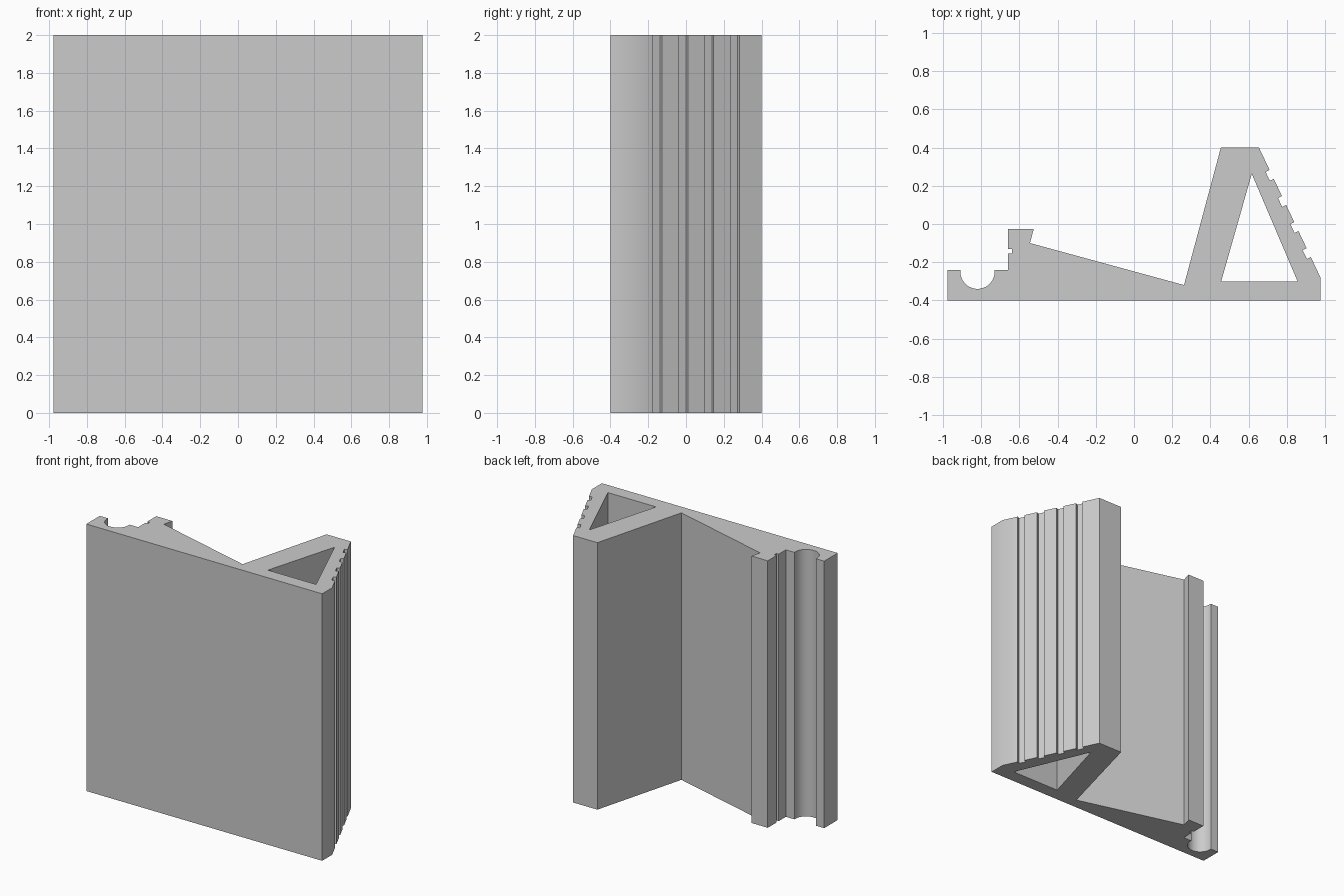
import bpy
import bmesh
from math import cos, sin, pi, radians
from mathutils import Vector

cube = bpy.data.objects.get("Cube")
if cube:
    bpy.data.objects.remove(cube, do_unlink=True)

HEIGHT = 2.0

grey = bpy.data.materials.new("light grey")
grey.use_nodes = True
colour = (0.6, 0.6, 0.6, 1)
grey.diffuse_color = colour
grey.node_tree.nodes["Principled BSDF"].inputs["Base Color"].default_value = colour


def ribbed_slope(top, bottom, starts, width, depth):
    """Slope from top to bottom with a square groove at each start height."""
    top, bottom = Vector(top), Vector(bottom)
    along = (bottom - top).normalized()
    inward = Vector((along.y, -along.x)) * depth
    points = [top]
    for y in starts:
        a = top + along * ((y - top.y) / along.y)
        b = a + along * width
        points += [a, a + inward, b + inward, b]
    return points + [bottom]


def round_channel(centre, radius, lip, steps=24):
    """Rounded channel from its right lip, through the bottom, to its left lip."""
    cx, cy = centre
    arc = [(cx + radius * cos(pi * i / steps), cy - radius * sin(pi * i / steps))
           for i in range(steps + 1)]
    return [(cx + radius, lip)] + arc + [(cx - radius, lip)]


# Outer outline: base plate, ribbed leg, sloped web, hooked lip, round channel
outline = [(-0.977, -0.4), (0.977, -0.4)]
outline += reversed(ribbed_slope((0.655, 0.4), (0.977, -0.28),
                                 [0.283 - 0.1365 * i for i in range(4)], 0.052, 0.023))
outline += [(0.455, 0.4), (0.262, -0.32), (-0.545, -0.1), (-0.525, -0.025),
            (-0.66, -0.025), (-0.66, -0.13), (-0.64, -0.13), (-0.64, -0.155),
            (-0.66, -0.155), (-0.66, -0.24)]
outline += round_channel((-0.82, -0.25), 0.09, -0.24)
outline += [(-0.977, -0.24)]

# Triangular hollow through the leg
hollow = [(0.457, -0.3), (0.857, -0.3), (0.617, 0.263)]

# Fill the section and extrude it upwards
bm = bmesh.new()
edges = []
for loop in (outline, hollow):
    verts = [bm.verts.new((p[0], p[1], 0)) for p in loop]
    edges += [bm.edges.new((v, verts[i - 1])) for i, v in enumerate(verts)]
bmesh.ops.triangle_fill(bm, use_beauty=True, use_dissolve=False, edges=edges)
result = bmesh.ops.extrude_face_region(bm, geom=bm.faces[:], use_keep_orig=True)
raised = [g for g in result["geom"] if isinstance(g, bmesh.types.BMVert)]
bmesh.ops.translate(bm, verts=raised, vec=(0, 0, HEIGHT))
bmesh.ops.recalc_face_normals(bm, faces=bm.faces[:])

mesh = bpy.data.meshes.new("extruded_profile")
bm.to_mesh(mesh)
bm.free()
mesh.materials.append(grey)
profile = bpy.data.objects.new("extruded_profile", mesh)
bpy.context.collection.objects.link(profile)

bpy.ops.object.select_all(action="DESELECT")
profile.select_set(True)
bpy.context.view_layer.objects.active = profile
bpy.ops.object.shade_smooth_by_angle(angle=radians(30))
